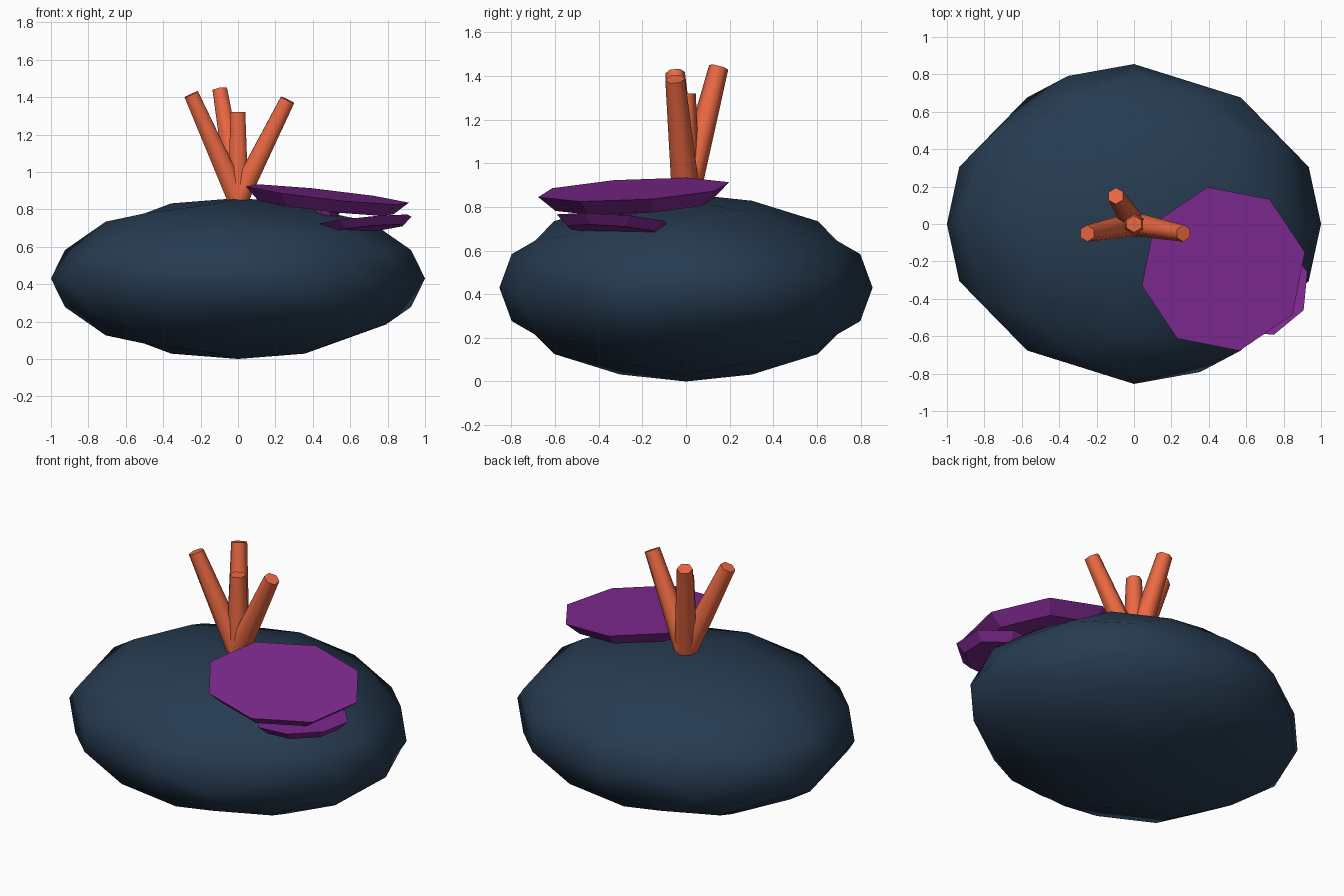
import bpy, bmesh, math
from itertools import product
from mathutils import Vector, Matrix

if "Cube" in bpy.data.objects:
    bpy.data.objects.remove(bpy.data.objects["Cube"])


def material(name, rgb):
    m = bpy.data.materials.new(name)
    m.diffuse_color = (*rgb, 1)
    m.use_nodes = True
    m.node_tree.nodes["Principled BSDF"].inputs["Base Color"].default_value = m.diffuse_color
    return m


ROCK = material("rock_blue", (0.02, 0.044, 0.082))
CORAL = material("coral_orange", (0.83, 0.14, 0.055))
PLATE = material("plate_purple", (0.22, 0.023, 0.29))


def finish(bm, name, mat, smooth_angle=None):
    bmesh.ops.recalc_face_normals(bm, faces=bm.faces)
    me = bpy.data.meshes.new(name)
    bm.to_mesh(me)
    bm.free()
    me.materials.append(mat)
    ob = bpy.data.objects.new(name, me)
    bpy.context.collection.objects.link(ob)
    if smooth_angle:
        bpy.ops.object.select_all(action='DESELECT')
        ob.select_set(True)
        bpy.context.view_layer.objects.active = ob
        bpy.ops.object.shade_smooth_by_angle(angle=math.radians(smooth_angle))
    return ob


def frustum(name, base, axis, length, r_base, r_top, sides, turn, mat, smooth=None):
    """Tapered prism from base along axis, first corner at angle turn."""
    bm = bmesh.new()
    bmesh.ops.create_cone(bm, cap_ends=True, segments=sides, radius1=r_base,
                          radius2=r_top, depth=length)
    # the primitive's first corner lies on +y; an even side count keeps this simple
    first = bm.verts[:][0].co
    spin = math.radians(turn) - math.atan2(first.y, first.x)
    tilt = Vector((0, 0, 1)).rotation_difference(Vector(axis)).to_matrix().to_4x4()
    bm.transform(Matrix.Translation(base) @ tilt
                 @ Matrix.Translation((0, 0, length / 2)) @ Matrix.Rotation(spin, 4, 'Z'))
    return finish(bm, name, mat, smooth)


# Rock: dodecahedron with fan-split pentagons, each triangle split once onto the sphere
T = (1 + math.sqrt(5)) / 2
R = 1 / T
pts = list(product((-1, 1), repeat=3))
pts += [(0, a * R, b * T) for a, b in product((-1, 1), repeat=2)]
pts += [(a * R, b * T, 0) for a, b in ((-1, -1), (-1, 1), (1, -1), (1, 1))]
pts += [(a * T, 0, b * R) for b, a in product((-1, 1), repeat=2)]
pentagons = [(3, 11, 7, 15, 13), (7, 19, 17, 6, 15), (17, 4, 8, 10, 6), (8, 0, 16, 2, 10),
             (0, 12, 1, 18, 16), (6, 10, 2, 13, 15), (2, 16, 18, 3, 13), (18, 1, 9, 11, 3),
             (4, 14, 12, 0, 8), (11, 9, 5, 19, 7), (19, 5, 14, 4, 17), (1, 12, 14, 5, 9)]
bm = bmesh.new()
cache = {}


def rock_vert(p):
    p = Vector(p).normalized()
    key = tuple(round(c, 4) + 0.0 for c in p)
    if key not in cache:
        cache[key] = bm.verts.new((p.x, -0.855 * p.z, 0.43 + 0.43 * p.y))
    return cache[key]


for pent in pentagons:
    for i in (1, 2, 3):
        a, b, c = (Vector(pts[k]) for k in (pent[0], pent[i], pent[i + 1]))
        ab, bc, ca = a + b, b + c, c + a
        for tri in ((a, ab, ca), (ab, b, bc), (ca, bc, c), (ab, bc, ca)):
            bm.faces.new([rock_vert(p) for p in tri])
finish(bm, "rock", ROCK, 180)

# Coral branches fanning out of one root
root = Vector((0, 0, 0.855))
tips = [(0, 0, 1.32), (-0.25, -0.05, 1.415), (-0.097, 0.15, 1.44), (0.265, -0.05, 1.385)]
for n, tip in enumerate(tips, 1):
    d = Vector(tip) - root
    frustum(f"coral_branch_{n}", root, d, d.length, 0.065, 0.045, 6, 90, CORAL, 65)

# Shelf plates: top centre, facing direction, thickness, lower and upper radius, turn
plates = [((0.478, -0.24, 0.879), (0.111, -0.056, 1), 0.07, 0.37, 0.447, 11.4),
          ((0.67, -0.335, 0.74), (-0.10, 0.07, 1), 0.047, 0.215, 0.27, 17),
          ((0.48, -0.25, 0.80), (0.25, -0.18, 1), 0.05, 0.055, 0.07, 15)]
for n, (top, facing, thick, r_low, r_up, turn) in enumerate(plates, 1):
    axis = Vector(facing).normalized()
    frustum(f"shelf_plate_{n}", Vector(top) - axis * thick, axis, thick,
            r_low, r_up, 8, turn, PLATE)
